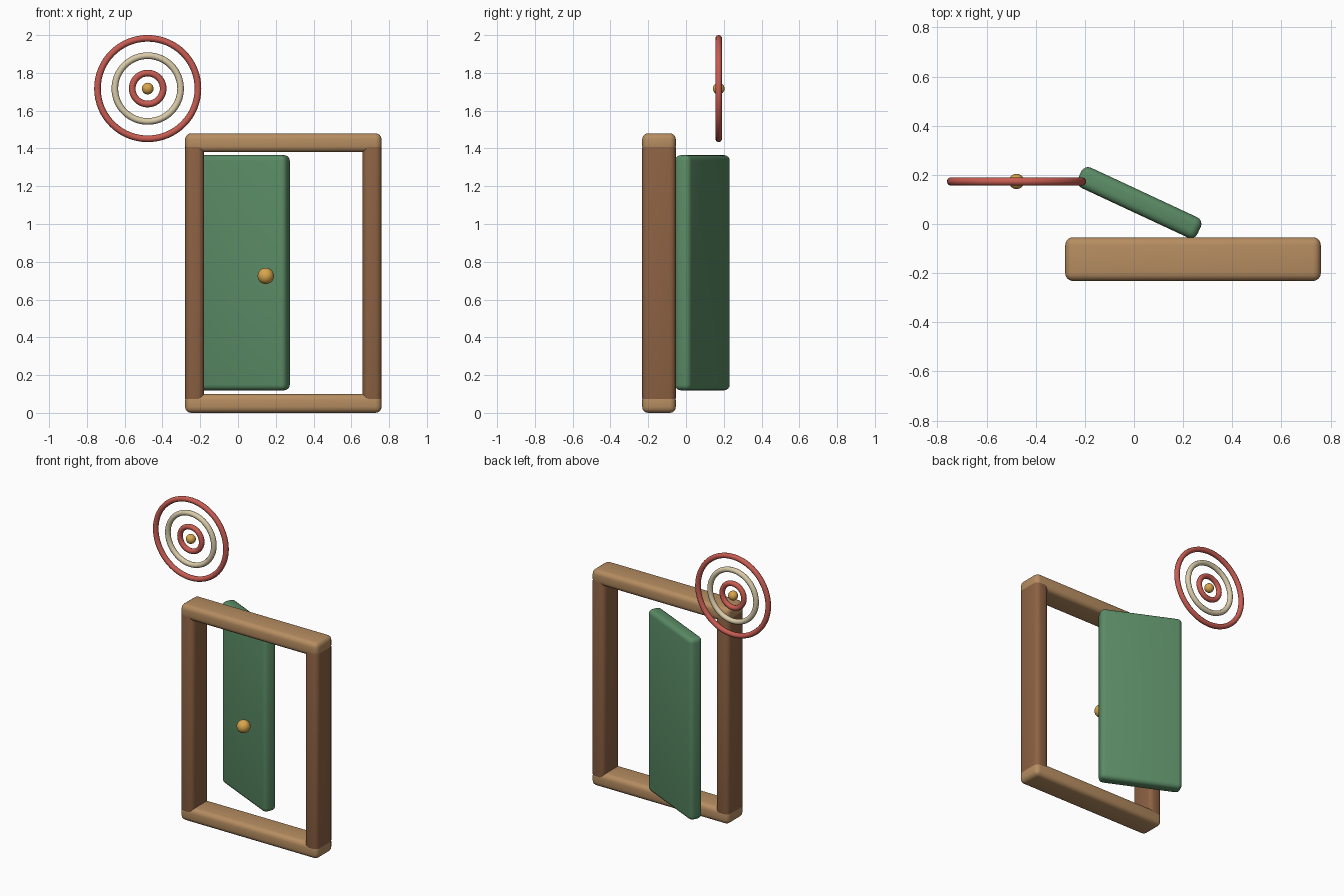
import bpy
import math

if "Cube" in bpy.data.objects:
    bpy.data.objects.remove(bpy.data.objects["Cube"])


def colour(name, r, g, b):
    def lin(c):
        c /= 255
        return c / 12.92 if c <= 0.04045 else ((c + 0.055) / 1.055) ** 2.4
    m = bpy.data.materials.new(name)
    m.diffuse_color = (lin(r), lin(g), lin(b), 1)
    m.use_nodes = True
    m.node_tree.nodes["Principled BSDF"].inputs["Base Color"].default_value = m.diffuse_color
    return m


LIGHT_WOOD = colour("light wood", 182, 141, 97)
DARK_WOOD = colour("dark wood", 141, 98, 67)
GREEN = colour("door green", 90, 139, 101)
RED = colour("ring red", 200, 92, 82)
CREAM = colour("ring cream", 218, 204, 170)
GOLD = colour("gold", 216, 166, 76)


def finish(name, mat, angle=60):
    ob = bpy.context.object
    ob.name = name
    ob.data.materials.append(mat)
    bpy.ops.object.shade_smooth_by_angle(angle=math.radians(angle))
    return ob


def rounded_box(name, mat, centre, size, turn=0.0, radius=0.032):
    bpy.ops.mesh.primitive_cube_add(size=1, location=centre, rotation=(0, 0, turn))
    ob = bpy.context.object
    ob.scale = size
    bpy.ops.object.transform_apply(location=False, rotation=False, scale=True)
    bev = ob.modifiers.new("rounding", 'BEVEL')
    bev.width = radius
    bev.segments = 4
    bpy.ops.object.modifier_apply(modifier=bev.name)
    return finish(name, mat)


def ball(name, mat, centre, radius):
    bpy.ops.mesh.primitive_uv_sphere_add(segments=24, ring_count=16,
                                         radius=radius, location=centre)
    finish(name, mat)


# Door frame: two posts let into two beams
FX, FY, W, D, H, T = 0.24, -0.143, 1.04, 0.178, 1.48, 0.10
for side, name in ((-1, "left_post"), (1, "right_post")):
    rounded_box(name, DARK_WOOD, (FX + side * (W - T) / 2, FY, H / 2),
                (T, D, H - 0.09))
for z, name in ((T / 2, "bottom_beam"), (H - T / 2, "top_beam")):
    rounded_box(name, LIGHT_WOOD, (FX, FY, z), (W, D, T))

# Door standing ajar behind the frame, with its knob in front
rounded_box("door", GREEN, (0.022, 0.087, 0.742), (0.536, 0.091, 1.245),
            math.radians(-25), 0.03)
ball("door_knob", GOLD, (0.147, -0.15, 0.725), 0.043)

# Upright target of concentric rings
TARGET = (-0.478, 0.173, 1.717)
for name, radius, mat in (("outer_ring", 0.266, RED),
                          ("middle_ring", 0.174, CREAM),
                          ("inner_ring", 0.082, RED)):
    bpy.ops.mesh.primitive_torus_add(location=TARGET,
                                     rotation=(math.pi / 2, 0, 0),
                                     major_radius=radius, minor_radius=0.0175,
                                     major_segments=64, minor_segments=10)
    finish(name, mat)
ball("target_centre", GOLD, TARGET, 0.031)
